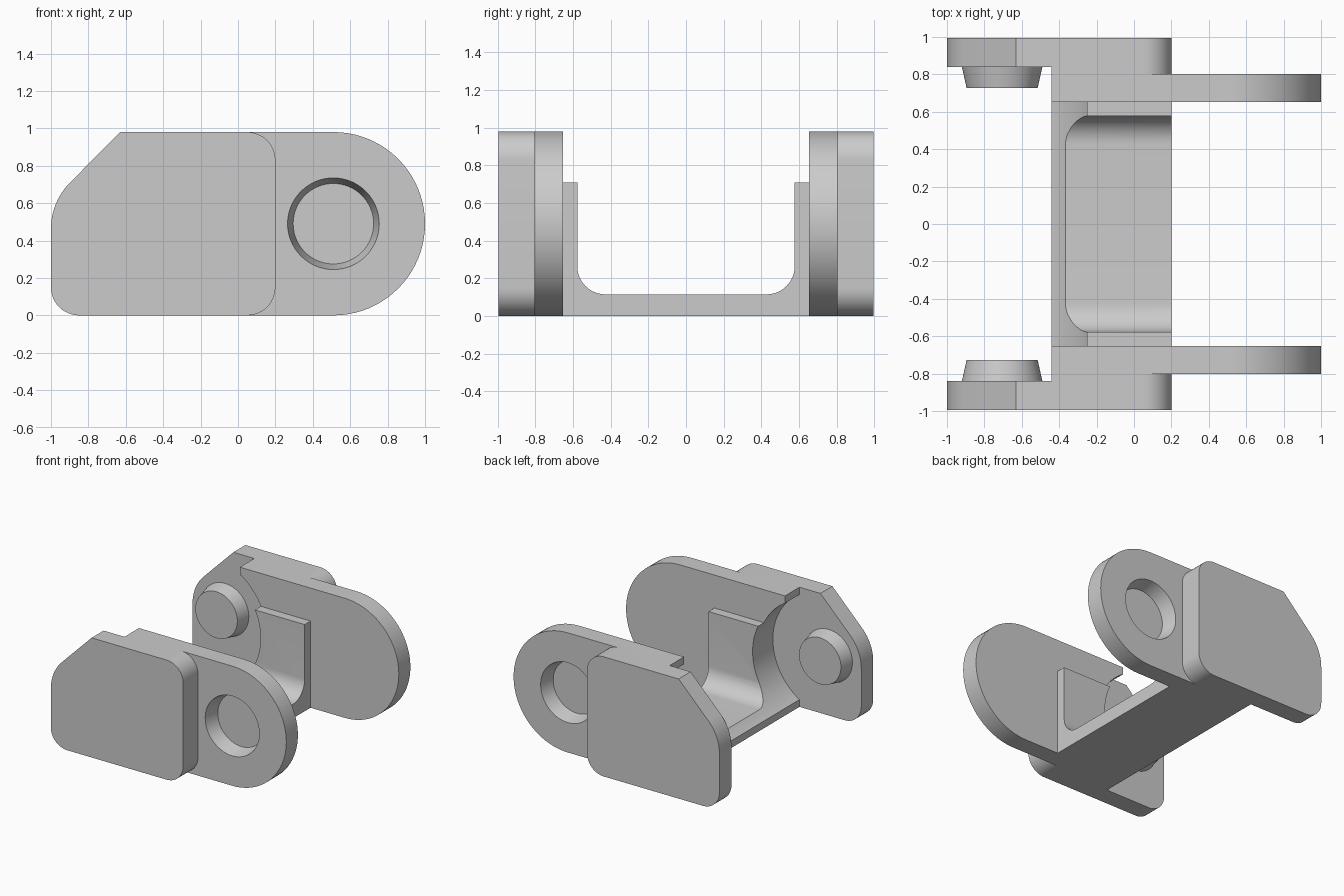
import bpy, bmesh
from math import sin, cos, pi, radians

if "Cube" in bpy.data.objects:
    bpy.data.objects.remove(bpy.data.objects["Cube"], do_unlink=True)

grey = bpy.data.materials.new("plain grey")
grey.use_nodes = True
grey.diffuse_color = (0.6, 0.6, 0.6, 1)
grey.node_tree.nodes["Principled BSDF"].inputs["Base Color"].default_value = (0.6, 0.6, 0.6, 1)

TOP, MID = 0.98, 0.49
OUT, STEP, IN, RECESS = 0.995, 0.803, 0.653, 0.84
PIN_X, EYE_X, END_X, BACK_X = -0.705, 0.51, 0.2, -0.44


def arc(cx, cz, r, a0, a1, n=12):
    """Points on an arc, angles in degrees."""
    steps = [radians(a0 + (a1 - a0) * i / n) for i in range(n + 1)]
    return [(cx + r * cos(a), cz + r * sin(a)) for a in steps]


def prism(name, profile, lo, hi, axis="y"):
    """Extrude a 2D profile along y (profile is x,z) or x (profile is y,z)."""
    bm = bmesh.new()

    def at(p, d):
        return (p[0], d, p[1]) if axis == "y" else (d, p[0], p[1])
    a = [bm.verts.new(at(p, lo)) for p in profile]
    b = [bm.verts.new(at(p, hi)) for p in profile]
    return finish(name, bm, a, b)


def frustum(name, x, r0, r1, y0, y1, n=64):
    """Round tapered plug along y."""
    bm = bmesh.new()
    a, b = [[bm.verts.new((x + r * cos(2 * pi * i / n), y, MID + r * sin(2 * pi * i / n)))
             for i in range(n)] for r, y in ((r0, y0), (r1, y1))]
    return finish(name, bm, a, b)


def finish(name, bm, a, b):
    n = len(a)
    bm.faces.new(a)
    bm.faces.new(b[::-1])
    for i in range(n):
        bm.faces.new((a[i], a[(i + 1) % n], b[(i + 1) % n], b[i]))
    bmesh.ops.recalc_face_normals(bm, faces=bm.faces)
    mesh = bpy.data.meshes.new(name)
    bm.to_mesh(mesh)
    bm.free()
    mesh.materials.append(grey)
    ob = bpy.data.objects.new(name, mesh)
    bpy.context.collection.objects.link(ob)
    return ob


def combine(ob, other, operation, keep=False):
    mod = ob.modifiers.new("combine", "BOOLEAN")
    mod.operation, mod.solver, mod.object = operation, "EXACT", other
    bpy.context.view_layer.objects.active = ob
    bpy.ops.object.modifier_apply(modifier=mod.name)
    if not keep:
        bpy.data.objects.remove(other, do_unlink=True)


def smooth(ob):
    ob.data.shade_smooth()
    ob.data.set_sharp_from_angle(angle=radians(30))


# Clearance for the neighbouring link: a round sweep and everything behind it
sweep = prism("sweep_cutter", arc(PIN_X, MID, 0.506, 0, 354.375, 63), -RECESS, RECESS)
behind = prism("behind_cutter", [(-1.5, -0.5), (BACK_X, -0.5), (BACK_X, 1.5), (-1.5, 1.5)],
               -RECESS, RECESS)

# Side profiles
r = 0.15
outer_profile = (arc(-1 + r, r, r, 180, 270) + arc(END_X - r, r, r, -90, 0)
                 + arc(END_X - r, TOP - r, r, 0, 90) + [(-0.63, TOP)]
                 + arc(-0.652, 0.464, 0.348, 135, 180))
inner_profile = [(BACK_X, TOP), (BACK_X, 0)] + arc(EYE_X, MID, MID, -90, 90, 40)

for s, side in ((-1, "front"), (1, "back")):
    # Thick outer plate joined to the rounded inner plate
    plate = prism(side + "_side_plate", outer_profile, s * STEP, s * OUT)
    combine(plate, prism("inner", inner_profile, s * IN, s * STEP), "UNION")
    combine(plate, behind, "DIFFERENCE", True)
    combine(plate, sweep, "DIFFERENCE", True)
    # Tapered blind socket
    depth = 0.12
    socket = frustum("socket_cutter", EYE_X, 0.2525, 0.215, s * (STEP + 0.03), s * (STEP - depth))
    combine(plate, socket, "DIFFERENCE")
    smooth(plate)
    # Tapered pivot pin facing inward
    smooth(frustum(side + "_pivot_pin", PIN_X, 0.215, 0.19, s * RECESS, s * 0.727))

# U-shaped channel between the plates
wall, floor, lip, f = 0.577, 0.115, 0.71, 0.15
channel_profile = ([(-IN, lip), (-IN, 0), (IN, 0), (IN, lip), (wall, lip)]
                   + arc(wall - f, floor + f, f, 0, -90)
                   + arc(-wall + f, floor + f, f, -90, -180) + [(-wall, lip)])
channel = prism("channel", channel_profile, BACK_X, END_X, "x")
combine(channel, sweep, "DIFFERENCE")
smooth(channel)
bpy.data.objects.remove(behind, do_unlink=True)
